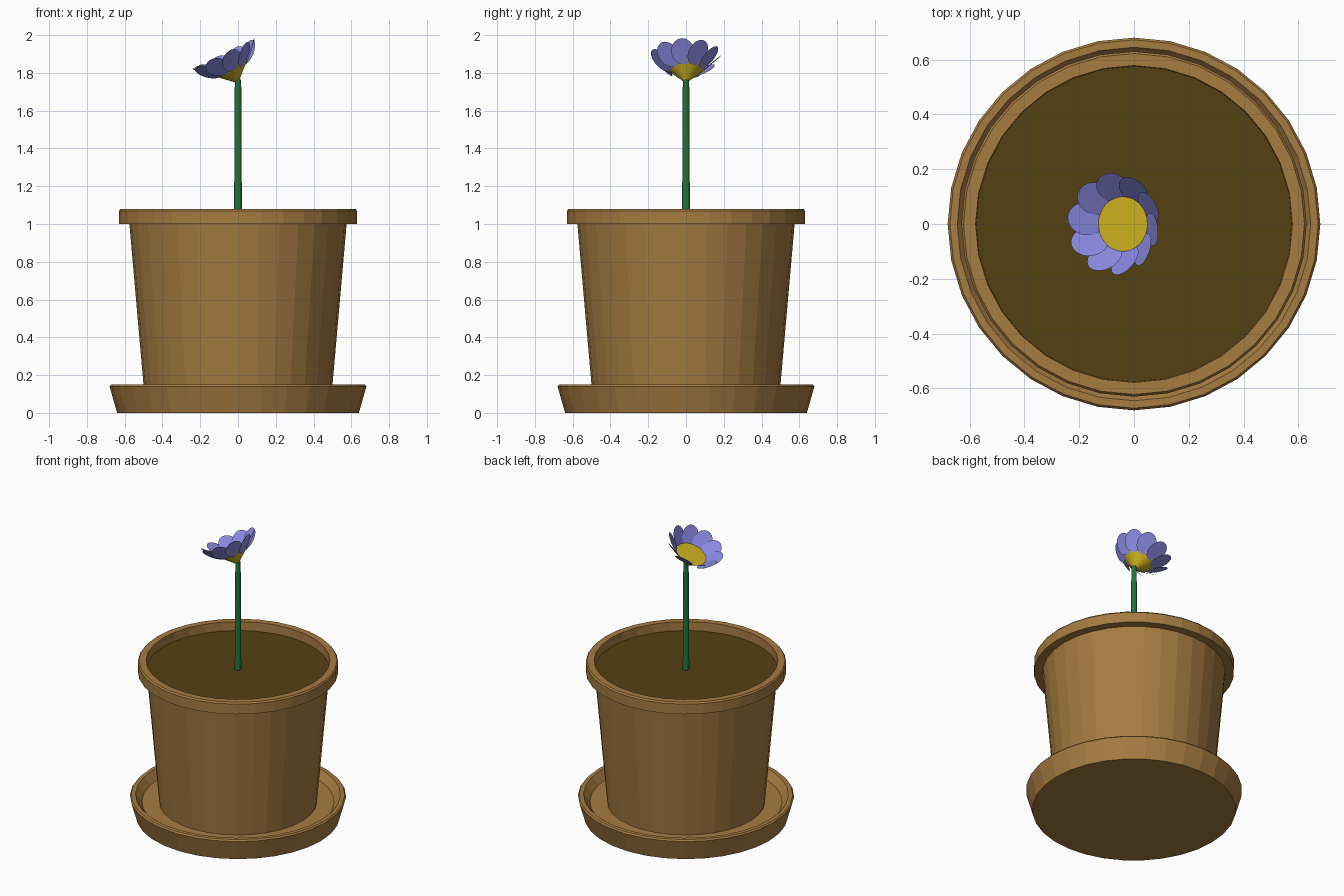
import bpy, bmesh, math
from mathutils import Matrix, Vector

if "Cube" in bpy.data.objects:
    bpy.data.objects.remove(bpy.data.objects["Cube"])


def material(name, rgb):
    m = bpy.data.materials.new(name)
    m.diffuse_color = (*rgb, 1)
    m.use_nodes = True
    m.node_tree.nodes["Principled BSDF"].inputs["Base Color"].default_value = m.diffuse_color
    return m


CLAY = material("clay", (0.38, 0.2, 0.053))
SOIL = material("earth", (0.09, 0.052, 0.006))
GREEN = material("green", (0.015, 0.18, 0.04))
YELLOW = material("yellow", (0.62, 0.45, 0.015))
PURPLE = material("purple", (0.25, 0.25, 0.75))


def finish(name, bm, mat, matrix=None):
    me = bpy.data.meshes.new(name)
    bmesh.ops.recalc_face_normals(bm, faces=bm.faces)
    bm.to_mesh(me)
    bm.free()
    me.materials.append(mat)
    ob = bpy.data.objects.new(name, me)
    bpy.context.collection.objects.link(ob)
    if matrix:
        me.transform(matrix)
    return ob


def lathe(name, profile, mat, sides=32, matrix=None):
    """Revolve (radius, height) points around z; radius 0 closes the end."""
    bm = bmesh.new()
    verts = [bm.verts.new((r, 0, z)) for r, z in profile]
    edges = [bm.edges.new(p) for p in zip(verts, verts[1:])]
    bmesh.ops.spin(bm, geom=verts + edges, axis=(0, 0, 1), cent=(0, 0, 0),
                   angle=2 * math.pi, steps=sides, use_merge=True)
    bmesh.ops.remove_doubles(bm, verts=bm.verts, dist=1e-5)
    return finish(name, bm, mat, matrix)


# Saucer, pot and soil
lathe("saucer", [(0, 0), (0.64, 0), (0.68, 0.14), (0.672, 0.15), (0.645, 0.15),
                 (0.605, 0.1), (0, 0.1)], CLAY)
lathe("pot", [(0, 0.1), (0.496, 0.1), (0.575, 1.0), (0.63, 1.0), (0.63, 1.07),
              (0.622, 1.08), (0.578, 1.08), (0.575, 1.0), (0, 1.0)], CLAY)
lathe("soil", [(0, 1.0), (0.575, 1.0), (0.576, 1.02), (0, 1.02)], SOIL)

# Stem
lathe("stem", [(0, 1.0), (0.021, 1.0), (0.017, 1.765), (0, 1.765)], GREEN, 12)

# Tilted flower head: cone centre and ring of petals
head = Matrix.Translation((0, 0, 1.745)) @ Matrix.Rotation(math.radians(-26), 4, 'Y')
R, H = 0.1, 0.092
lathe("flower_centre", [(0, 0), (R, H), (0, H)], YELLOW, 32, head)

for i in range(10):
    bm = bmesh.new()
    bmesh.ops.create_circle(bm, cap_ends=True, segments=24, radius=1)
    place = (head @ Matrix.Rotation(math.radians(36 * i - 8), 4, 'Z')
             @ Matrix.Translation((R + 0.034, 0, H + 0.032))
             @ Matrix.Rotation(math.radians(-45), 4, 'Y')
             @ Matrix.Rotation(math.radians(10), 4, 'X')
             @ Matrix.Diagonal((0.073, 0.06, 1, 1)))
    finish(f"petal_{i + 1}", bm, PURPLE, place)
